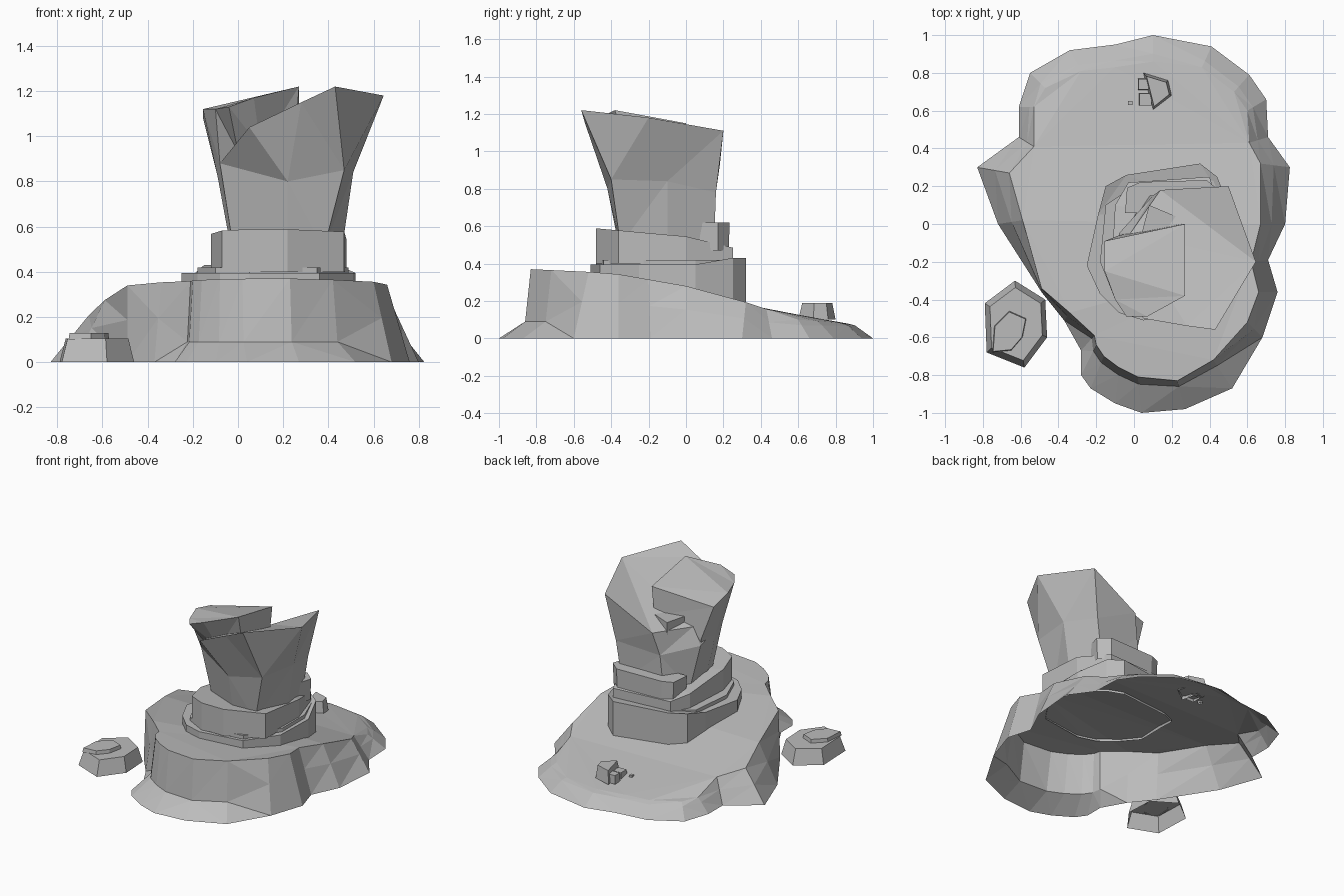
import bpy, bmesh
from mathutils import Vector

cube = bpy.data.objects.get("Cube")
if cube:
    bpy.data.objects.remove(cube)

rock_grey = bpy.data.materials.new("rock_grey")
rock_grey.use_nodes = True
rock_grey.diffuse_color = (.5, .5, .5, 1)
rock_grey.node_tree.nodes["Principled BSDF"].inputs["Base Color"].default_value = rock_grey.diffuse_color


def loft(name, rings):
    """Join rings of equal length into an open-bottomed, flat-faced rock."""
    bm = bmesh.new()
    loops = [[bm.verts.new(point) for point in ring] for ring in rings]
    count = len(loops[0])
    for lower, upper in zip(loops, loops[1:]):
        for i in range(count):
            j = (i + 1) % count
            bm.faces.new((lower[i], lower[j], upper[j], upper[i]))
    bm.faces.new(loops[-1])
    bmesh.ops.triangulate(bm, faces=bm.faces[:], ngon_method='BEAUTY')
    bmesh.ops.recalc_face_normals(bm, faces=bm.faces[:])
    flattest = max(bm.faces, key=lambda face: abs(face.normal.z) * face.calc_area())
    if flattest.normal.z < 0:
        bmesh.ops.reverse_faces(bm, faces=bm.faces[:])
    mesh = bpy.data.meshes.new(name)
    bm.to_mesh(mesh)
    bm.free()
    mesh.materials.append(rock_grey)
    rock = bpy.data.objects.new(name, mesh)
    bpy.context.collection.objects.link(rock)


def slope(y):
    """Height of the plateau, falling from front to back."""
    steps = [(-.83, .37), (-.4, .35), (0, .28), (.3, .2), (.6, .1), (.86, .08)]
    for (y0, z0), (y1, z1) in zip(steps, steps[1:]):
        if y <= y1:
            return z0 + (z1 - z0) * (y - y0) / (y1 - y0)
    return steps[-1][1]


def resize(outline, factor):
    """Scale an outline about its own middle."""
    middle = sum((Vector(point) for point in outline), Vector((0, 0))) / len(outline)
    return [middle + (Vector(point) - middle) * factor for point in outline]


def slab(name, outline, bottom, top, taper=1):
    """Rock layer; bottom and top are height functions of y."""
    loft(name, [[(x, y, bottom(y)) for x, y in outline],
                [(x, y, top(y)) for x, y in resize(outline, taper)]])


# Plateau: ground outline paired with the top edge
edge = [((.1, 1), (.1, .86)), ((.41, .94), (.36, .83)), ((.61, .79), (.53, .7)),
        ((.7, .66), (.6, .6)), ((.71, .46), (.61, .43)), ((.825, .3), (.67, .32)),
        ((.8, 0), (.67, 0)), ((.71, -.19), (.62, -.2)), ((.76, -.36), (.66, -.36)),
        ((.68, -.6), (.6, -.52)), ((.52, -.87), (.42, -.72)), ((.27, -.98), (.23, -.83)),
        ((.04, -1), (.02, -.81)), ((-.1, -.95), (-.08, -.76)), ((-.23, -.87), (-.16, -.7)),
        ((-.28, -.8), (-.2, -.64)), ((-.28, -.67), (-.21, -.59)), ((-.37, -.51), (-.34, -.47)),
        ((-.49, -.36), (-.49, -.34)), ((-.72, 0), (-.59, .02)), ((-.83, .3), (-.66, .27)),
        ((-.61, .46), (-.53, .41)), ((-.61, .62), (-.53, .62)), ((-.55, .8), (-.47, .72)),
        ((-.34, .92), (-.28, .81)), ((-.1, .95), (-.1, .83))]
ground, shoulder, rim = [], [], []
for low, high in edge:
    low, high = Vector(low), Vector(high)
    crest = slope(high.y)
    if low.y < -.65:     # front apron below the cliff
        mid, level = high.lerp(low, .2), .09
    elif low.y > .55:    # shallow back shore
        mid, level = high.lerp(low, .3), .07
    else:
        mid, level = high.lerp(low, .45), crest * .55
    ground.append((low.x, low.y, 0))
    shoulder.append((mid.x, mid.y, level))
    rim.append((high.x, high.y, crest))
loft("plateau", [ground, shoulder, rim])

# Stacked layers below the pillar
lower = [(-.25, -.22), (-.18, -.37), (-.08, -.47), (.05, -.51), (.36, -.46), (.51, -.25),
         (.52, .05), (.44, .25), (.35, .32), (-.04, .26), (-.15, .2), (-.19, .05)]
slab("lower_layer", lower, lambda y: slope(y) - .02, lambda y: .395 + .035 * (y > .1))
middle = [(-.18, -.2), (-.1, -.4), (.05, -.48), (.35, -.44), (.49, -.2), (.49, .05),
          (.42, .23), (.0, .2), (-.15, .1)]
slab("thin_layer", middle, lambda y: .36, lambda y: .42)
upper = [(-.12, -.25), (-.07, -.42), (.05, -.48), (.22, -.48), (.47, -.36), (.48, 0),
         (.4, .25), (-.03, .22), (-.1, .1)]
slab("upper_layer", upper, lambda y: .4, lambda y: .545 - .09 * y - .15 * max(y, 0))
back = [(-.04, .06), (-.03, .19), (.04, .22), (.38, .23), (.45, .17), (.42, .07)]
slab("back_block", back, lambda y: .47, lambda y: .62, 1.03)

# Flared pillar, from its waist to the slanted top
foot = [(-.02, -.25, .5), (.22, -.36, .5), (.38, -.35, .5), (.46, -.1, .5),
        (.4, .15, .5), (.07, .15, .5), (-.03, 0, .5)]
waist = [(-.08, -.3, .88), (.22, -.42, .8), (.47, -.4, .85), (.51, -.1, .84),
         (.44, .16, .78), (.1, .15, .76), (-.08, -.05, .8)]
crown = [(.05, -.5, 1.04), (.28, -.54, 1.15), (.43, -.56, 1.22), (.645, -.2, 1.18),
         (.5, .2, 1.11), (.14, .18, .92), (-.02, -.05, .92)]
loft("pillar", [foot, waist, crown])

# Leaning split slab beside the pillar
split_foot = [(-.02, -.1, .55), (-.04, -.18, .55), (-.02, -.25, .55), (.03, -.28, .55),
              (.1, -.3, .55), (.25, -.25, .55), (.25, 0, .55)]
split_waist = [(-.08, -.06, .85), (-.09, -.2, .82), (-.08, -.3, .88), (.0, -.34, .93),
               (.1, -.36, .95), (.25, -.3, .95), (.25, 0, .95)]
split_crown = [(-.155, -.09, 1.08), (-.155, -.25, 1.12), (-.1, -.4, 1.12), (-.04, -.49, 1.13),
               (.07, -.49, 1.17), (.27, -.38, 1.22), (.27, 0, 1.15)]
loft("split_slab", [split_foot, split_waist, split_crown])
ledge = [(.03, -.09), (.08, .1), (.27, .02), (.2, -.1)]
slab("pillar_ledge", ledge, lambda y: .86, lambda y: .98)

# Loose stone at the front right with a flat cap
stone = [(-.79, -.42), (-.63, -.3), (-.47, -.4), (-.46, -.6), (-.58, -.76), (-.78, -.68)]
slab("loose_stone", stone, lambda y: 0, lambda y: .105, .84)
cap = [(-.74, -.54), (-.66, -.46), (-.57, -.5), (-.59, -.6), (-.65, -.67), (-.75, -.68)]
slab("stone_cap", cap, lambda y: .1, lambda y: .13, .95)

# Pebbles resting at the back
pebble = [(.05, .8), (.18, .76), (.2, .68), (.1, .6)]
slab("large_pebble", pebble, lambda y: .1, lambda y: .19, .8)
for name, x, y, size, top in (("pebble_a", .05, .74, .03, .16), ("pebble_b", .06, .66, .035, .15),
                              ("pebble_c", -.02, .64, .012, .13)):
    corners = [(x + size * sx, y + size * sy) for sx, sy in ((-1, -1), (-1, 1), (1, 1), (1, -1))]
    slab(name, corners, lambda y: .1, lambda y, top=top: top, .9)
